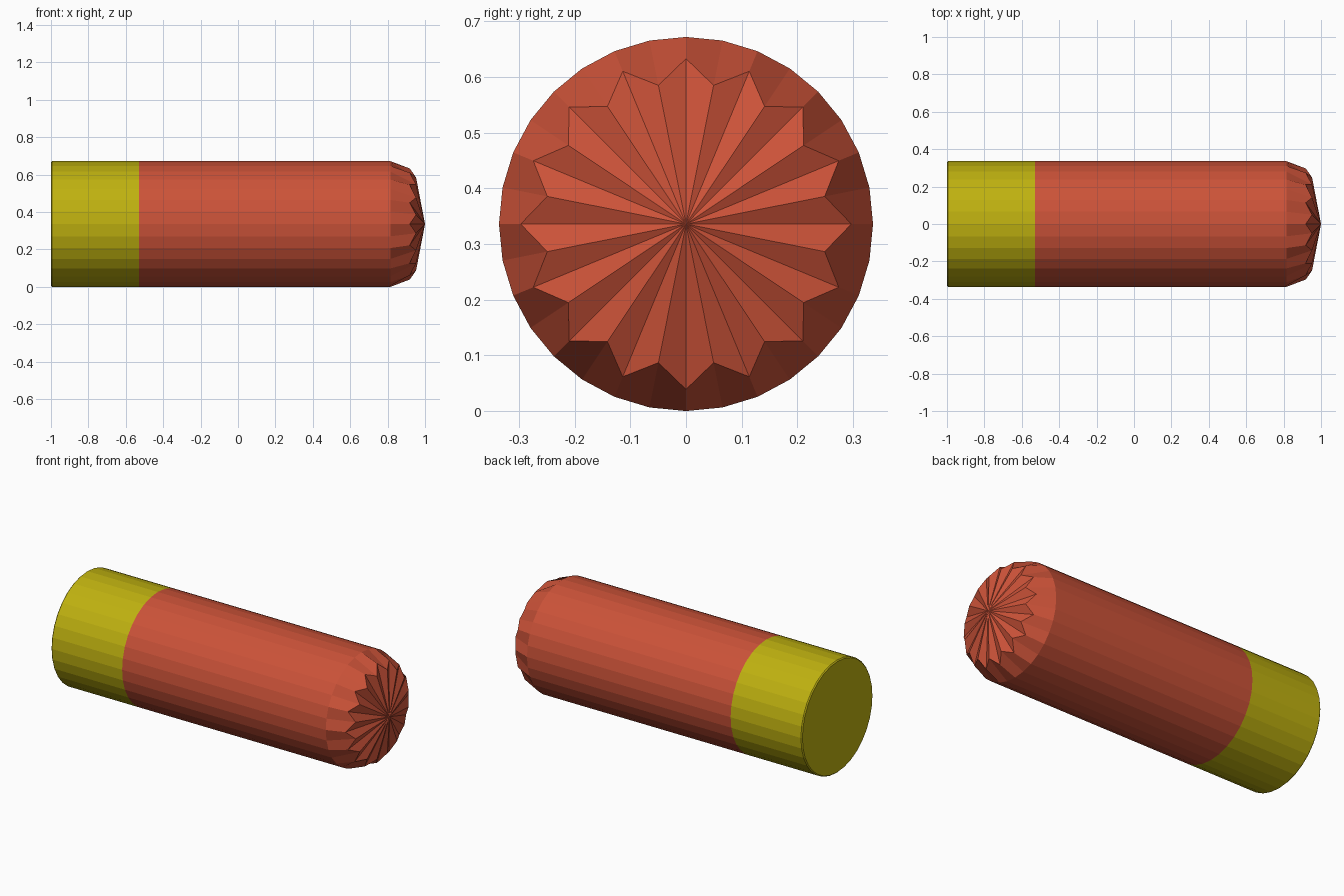
import bpy, bmesh
from math import sin, cos, pi

if "Cube" in bpy.data.objects:
    bpy.data.objects.remove(bpy.data.objects["Cube"])

SIDES = 32
R = 0.336          # tube radius, also the height of the axis


def ring(bm, even, odd=None):
    """Ring of points round the x axis; even/odd points are (x, radius)."""
    verts = []
    for i in range(SIDES):
        x, r = even if i % 2 == 0 or odd is None else odd
        a = 2 * pi * i / SIDES
        verts.append(bm.verts.new((x, r * sin(a), R + r * cos(a))))
    return verts


def bridge(bm, a, b):
    for i in range(SIDES):
        j = (i + 1) % SIDES
        bm.faces.new((a[i], a[j], b[j], b[i]))


def finish(bm, name, colour):
    bmesh.ops.recalc_face_normals(bm, faces=bm.faces)
    mesh = bpy.data.meshes.new(name)
    bm.to_mesh(mesh)
    bm.free()
    mat = bpy.data.materials.new(name + "_colour")
    mat.diffuse_color = (*colour, 1)
    mat.use_nodes = True
    mat.node_tree.nodes["Principled BSDF"].inputs["Base Color"].default_value = mat.diffuse_color
    mesh.materials.append(mat)
    bpy.context.collection.objects.link(bpy.data.objects.new(name, mesh))


# metal base: flat back with a tiny chamfer, open where it meets the tube
bm = bmesh.new()
rings = [ring(bm, p) for p in ((-1, R - 0.006), (-0.994, R), (-0.53, R))]
for a, b in zip(rings, rings[1:]):
    bridge(bm, a, b)
bm.faces.new(rings[0])
finish(bm, "metal_base", (0.52, 0.44, 0.005))

# red tube: straight wall, tapered shoulder and pleated star-shaped tip
bm = bmesh.new()
rings = [ring(bm, (-0.53, R)), ring(bm, (0.815, R)),
         ring(bm, (0.918, 0.297), (0.952, 0.254))]
for a, b in zip(rings, rings[1:]):
    bridge(bm, a, b)
tip = bm.verts.new((1, 0, R))
for i in range(SIDES):
    bm.faces.new((rings[-1][i], rings[-1][(i + 1) % SIDES], tip))
finish(bm, "red_tube", (0.6, 0.085, 0.04))
